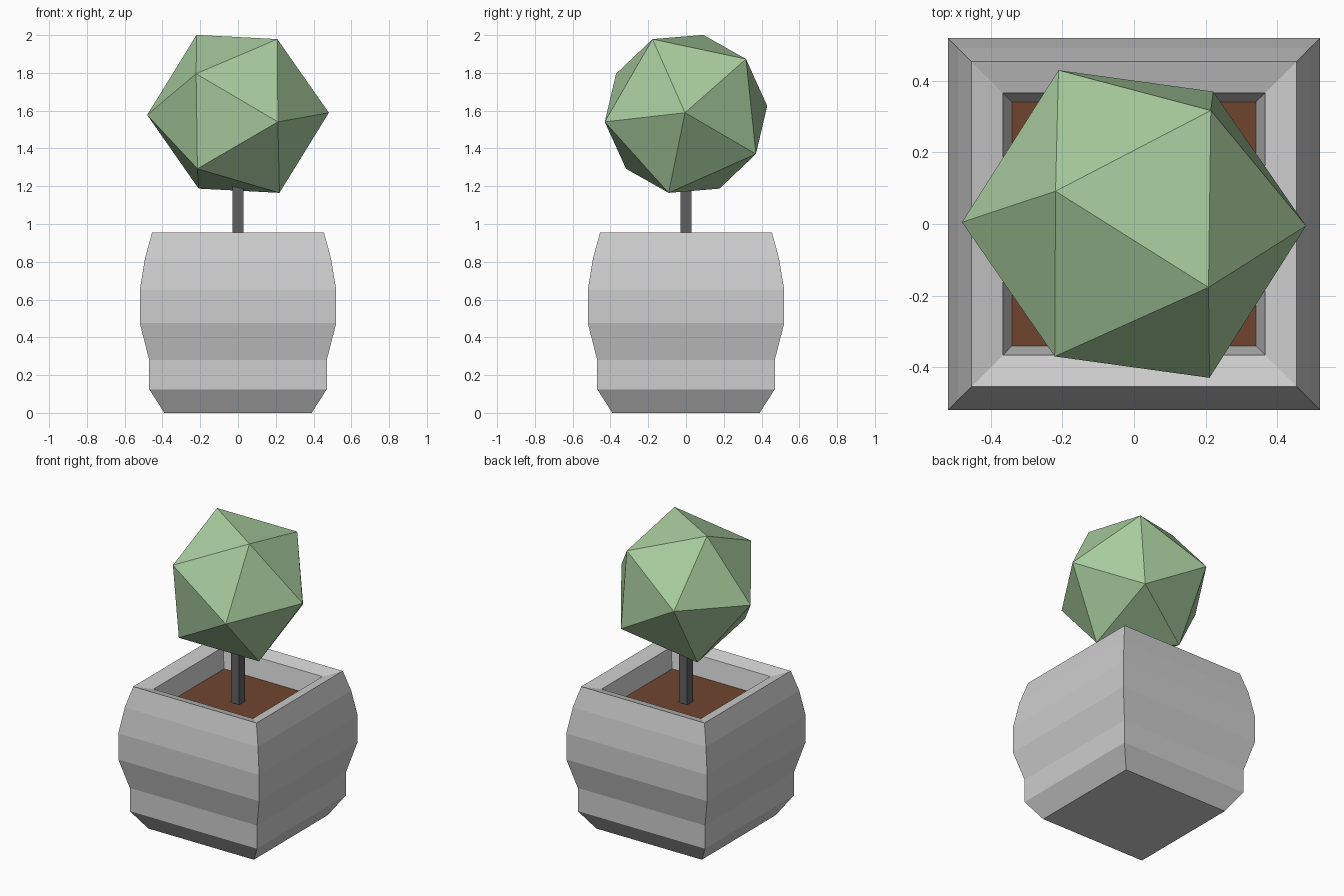
import bpy, bmesh
from math import sin, cos, radians
from mathutils import Matrix, Vector

cube = bpy.data.objects.get("Cube")
if cube:
    bpy.data.objects.remove(cube)


def material(name, rgb):
    mat = bpy.data.materials.new(name)
    mat.use_nodes = True
    mat.diffuse_color = (*rgb, 1)
    mat.node_tree.nodes["Principled BSDF"].inputs["Base Color"].default_value = (*rgb, 1)
    return mat


def finish(name, bm, mat):
    bmesh.ops.recalc_face_normals(bm, faces=bm.faces)
    mesh = bpy.data.meshes.new(name)
    bm.to_mesh(mesh)
    bm.free()
    mesh.materials.append(mat)
    obj = bpy.data.objects.new(name, mesh)
    bpy.context.collection.objects.link(obj)
    return obj


def square_lathe(name, profile, mat):
    """Stack square rings (half width, height), bridge them and cap both ends."""
    bm = bmesh.new()
    rings = [[bm.verts.new((sx * w, sy * w, z))
              for sx, sy in ((-1, -1), (1, -1), (1, 1), (-1, 1))] for w, z in profile]
    for low, high in zip(rings, rings[1:]):
        for i in range(4):
            j = (i + 1) % 4
            bm.faces.new((low[i], low[j], high[j], high[i]))
    bm.faces.new(rings[0])
    bm.faces.new(rings[-1])
    return finish(name, bm, mat)


stone = material("pale stone", (0.61, 0.61, 0.61))
earth = material("brown soil", (0.16, 0.06, 0.028))
bark = material("dark grey bark", (0.12, 0.12, 0.12))
leaf = material("soft green leaf", (0.39, 0.60, 0.34))

# Pot: bulging outside, sloping rim, hollow tapered inside
square_lathe("pot", [(0.39, 0), (0.47, 0.125), (0.47, 0.28), (0.52, 0.475),
                     (0.52, 0.65), (0.492, 0.82), (0.455, 0.955),
                     (0.367, 0.928), (0.34, 0.79)], stone)

# Soil and trunk
square_lathe("soil", [(0.341, 0.792), (0.341, 0.80)], earth)
square_lathe("trunk", [(0.03, 0.795), (0.03, 1.3)], bark)

# Canopy: icosahedron lying on its side, pole along x with a slight tilt
axis = Vector((0.96, -0.01, 0.012)).normalized()
spoke = Vector((0, cos(radians(78)), sin(radians(78))))
side_x = -(spoke - axis * spoke.dot(axis)).normalized()
side_y = axis.cross(side_x)
turn = Matrix((side_x, side_y, axis)).transposed().to_4x4()
bm = bmesh.new()
bmesh.ops.create_icosphere(bm, subdivisions=1, radius=0.481,
                           matrix=Matrix.Translation((0, 0, 1.583)) @ turn)
finish("canopy", bm, leaf)
